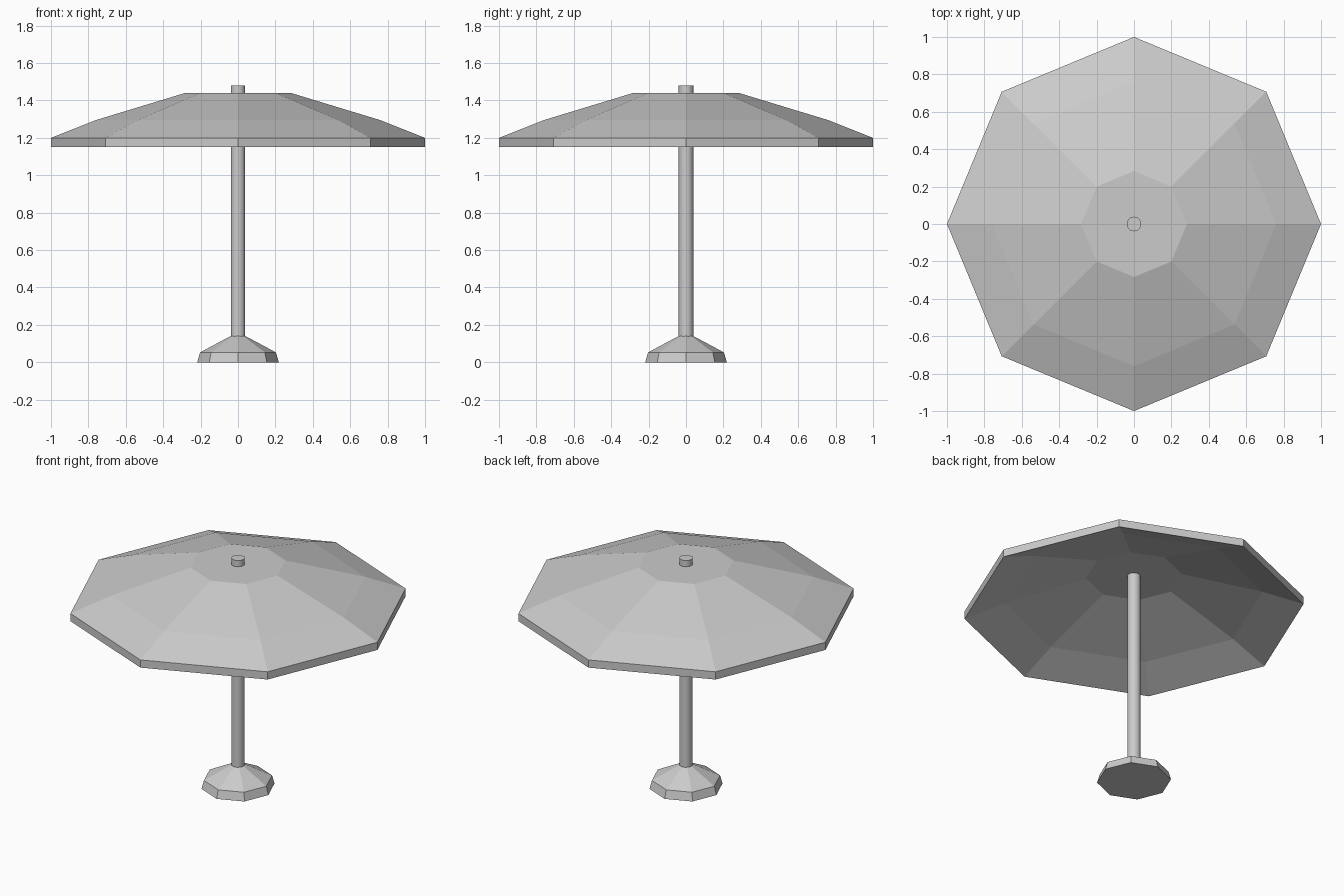
import bpy, bmesh
from math import cos, sin, pi, radians

if "Cube" in bpy.data.objects:
    bpy.data.objects.remove(bpy.data.objects["Cube"])


def lathe(name, profile, sides, offset=0.0, smooth_angle=None):
    """Spin a closed (radius, z) profile into rings; radius 0 makes a cap centre."""
    bm = bmesh.new()
    rings = []
    for r, z in profile:
        rings.append([bm.verts.new((r * cos(offset + 2 * pi * i / sides),
                                    r * sin(offset + 2 * pi * i / sides), z))
                      for i in range(sides)])
    for a, b in zip(rings, rings[1:]):
        for i in range(sides):
            j = (i + 1) % sides
            bm.faces.new((a[i], a[j], b[j], b[i]))
    # flat end caps
    bm.faces.new(rings[0])
    bm.faces.new(rings[-1])
    bmesh.ops.recalc_face_normals(bm, faces=bm.faces[:])
    mesh = bpy.data.meshes.new(name)
    bm.to_mesh(mesh)
    bm.free()
    obj = bpy.data.objects.new(name, mesh)
    bpy.context.collection.objects.link(obj)
    if smooth_angle:
        bpy.ops.object.select_all(action='DESELECT')
        obj.select_set(True)
        bpy.context.view_layer.objects.active = obj
        bpy.ops.object.shade_smooth_by_angle(angle=radians(smooth_angle))
    return obj


# Canopy: eight-sided shell, underside parallel to the top
slope = [(1.0, 1.20), (0.76, 1.295), (0.283, 1.44)]
thickness = 0.05
underside = [(r, z - thickness) for r, z in reversed(slope)]
lathe("canopy", underside + slope, 8)

# Pole: passes through the canopy and ends in a small stub
lathe("pole", [(0.04, 0.05), (0.04, 1.48)], 10, pi / 10, smooth_angle=50)

# Base: weighted octagonal foot
lathe("base", [(0.218, 0.0), (0.203, 0.053), (0.04, 0.14)], 8)
